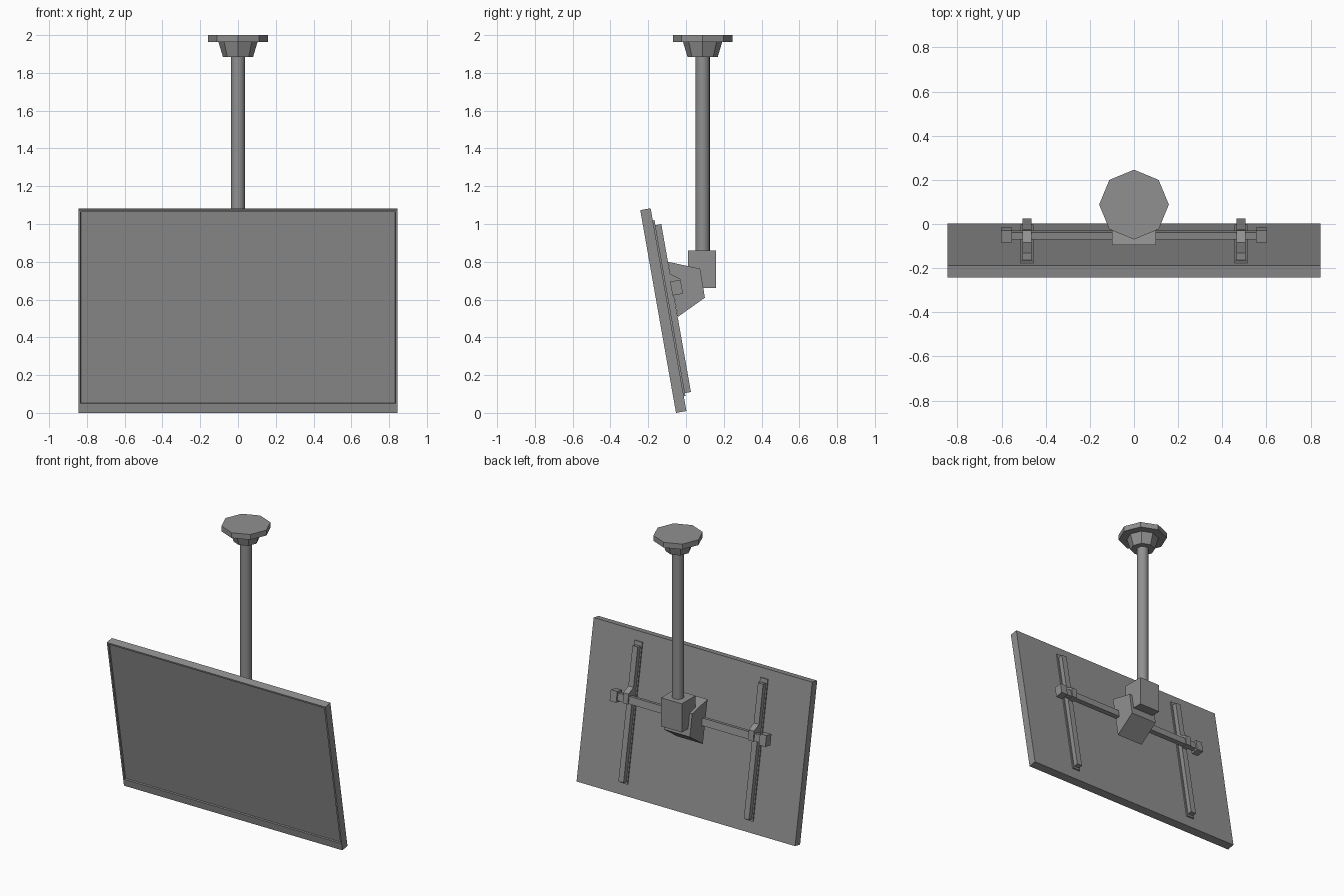
import bpy, bmesh
from math import radians, pi
from mathutils import Matrix, Vector

old = bpy.data.objects.get("Cube")
if old:
    bpy.data.objects.remove(old, do_unlink=True)

grey = bpy.data.materials.new("grey_metal")
grey.use_nodes = True
colour = (0.28, 0.28, 0.28, 1)
grey.diffuse_color = colour
grey.node_tree.nodes["Principled BSDF"].inputs["Base Color"].default_value = colour

# Leaning frame: x sideways, y away from the screen, z along the screen
LEAN = Matrix.Translation((0, -0.053, 0)) @ Matrix.Rotation(radians(10), 4, "X")
UPRIGHT = Matrix.Identity(4)


def finish(name, bm, frame=UPRIGHT):
    bmesh.ops.transform(bm, matrix=frame, verts=bm.verts)
    bmesh.ops.recalc_face_normals(bm, faces=bm.faces)
    mesh = bpy.data.meshes.new(name)
    bm.to_mesh(mesh)
    bm.free()
    mesh.materials.append(grey)
    ob = bpy.data.objects.new(name, mesh)
    bpy.context.collection.objects.link(ob)
    return ob


def prism(x, width, profile):
    """Side profile of (y, z) points, extruded along x about a centre."""
    bm = bmesh.new()
    face = bm.faces.new([bm.verts.new((x - width / 2, y, z)) for y, z in profile])
    out = bmesh.ops.extrude_face_region(bm, geom=[face])
    moved = [g for g in out["geom"] if isinstance(g, bmesh.types.BMVert)]
    bmesh.ops.translate(bm, vec=(width, 0, 0), verts=moved)
    bmesh.ops.recalc_face_normals(bm, faces=bm.faces)
    return bm


def rect(y0, y1, z0, z1):
    return [(y0, z0), (y1, z0), (y1, z1), (y0, z1)]


def column(name, sides, r0, r1, z0, z1):
    bm = bmesh.new()
    place = Matrix.Translation((0, 0.088, (z0 + z1) / 2))
    bmesh.ops.create_cone(bm, cap_ends=True, segments=sides, radius1=r0,
                          radius2=r1, depth=z1 - z0, matrix=place)
    return finish(name, bm)


# Screen panel with a shallow recess and a deeper lower border
bm = prism(0, 1.69, rect(0, 0.056, 0, 1.09))
bm.normal_update()
front = min(bm.faces, key=lambda f: f.normal.y)
bmesh.ops.inset_region(bm, faces=[front], thickness=0.016)
for v in front.verts:
    if v.co.z < 0.5:
        v.co.z += 0.04
bm.normal_update()
bmesh.ops.inset_region(bm, faces=[front], thickness=0.002)
bmesh.ops.translate(bm, vec=(0, 0.01, 0), verts=front.verts)
finish("screen_panel", bm, LEAN)

# Rails, clamps and bar ends on both sides
for side, x in (("right", -1), ("left", 1)):
    rail_x = 0.485 * x
    finish(side + "_rail_base", prism(rail_x, 0.058, rect(0.05, 0.065, 0.08, 1.025)), LEAN)
    finish(side + "_rail", prism(rail_x, 0.04, rect(0.06, 0.097, 0.095, 0.998)), LEAN)
    clamp = [(0.09, 0.625), (0.142, 0.625), (0.146, 0.695), (0.09, 0.735)]
    finish(side + "_clamp", prism(rail_x, 0.04, clamp), LEAN)
    finish(side + "_bar_end", prism(0.577 * x, 0.05, rect(0.09, 0.146, 0.615, 0.69)), LEAN)

finish("cross_bar", prism(0, 1.12, rect(0.103, 0.135, 0.628, 0.678)), LEAN)

# Tilting bracket and the block at the foot of the pole
finish("tilt_bracket", prism(0, 0.2, [(-0.095, 0.8), (0.075, 0.763), (0.1, 0.61), (-0.043, 0.508)]))
finish("pole_block", prism(0, 0.16, rect(0.01, 0.16, 0.66, 0.86)))

# Ceiling pole, collar and plate
pole = column("pole", 16, 0.038, 0.038, 0.85, 1.9)
column("ceiling_collar", 8, 0.08, 0.104, 1.885, 1.965)
column("ceiling_plate", 8, 0.158, 0.158, 1.963, 2.0)

bpy.ops.object.select_all(action="DESELECT")
pole.select_set(True)
bpy.context.view_layer.objects.active = pole
bpy.ops.object.shade_smooth_by_angle(angle=radians(40))
